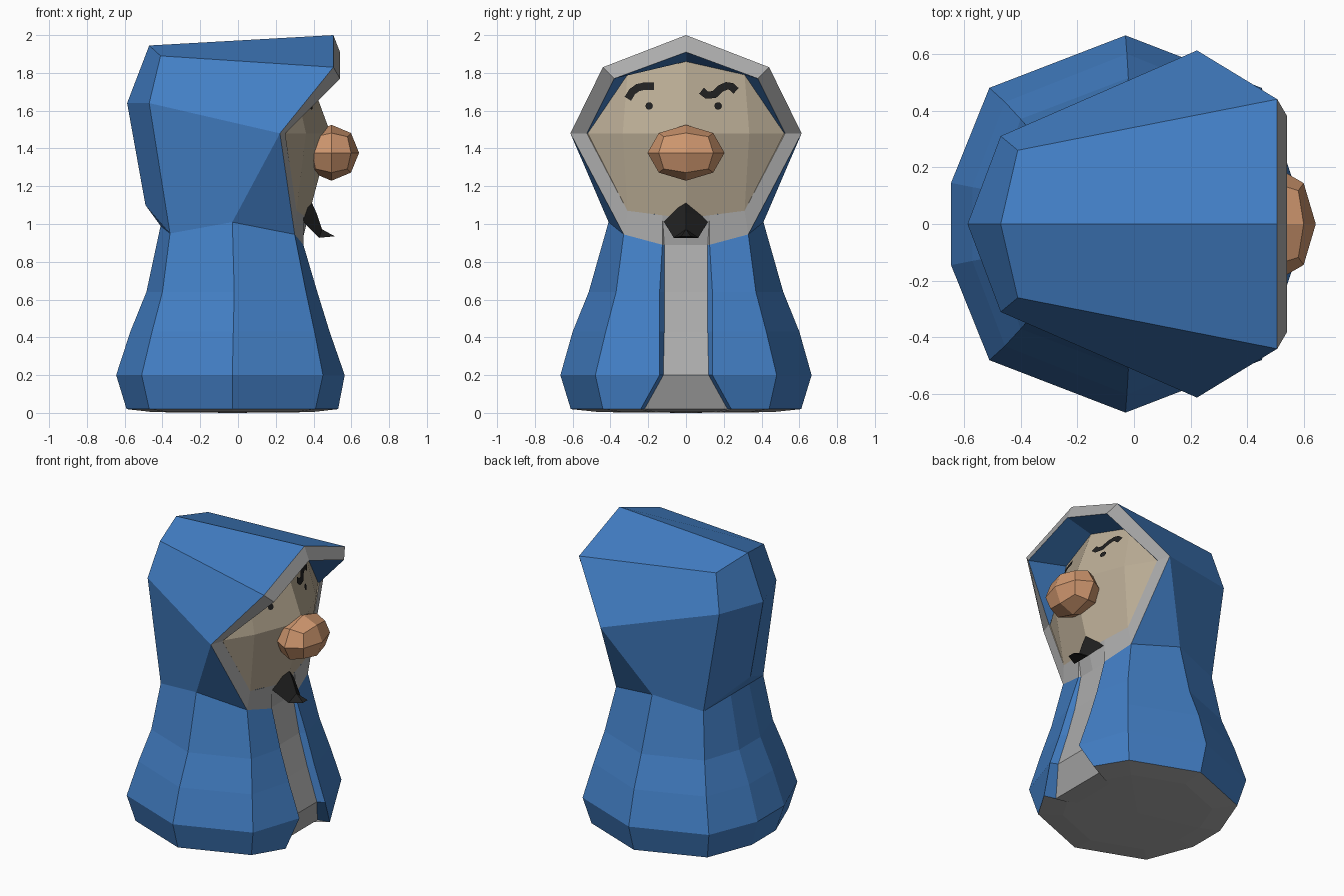
import bpy, bmesh, math
from mathutils import Vector
from mathutils.bvhtree import BVHTree

if "Cube" in bpy.data.objects:
    bpy.data.objects.remove(bpy.data.objects["Cube"])


def material(name, rgb):
    lin = [((c / 255 + 0.055) / 1.055) ** 2.4 for c in rgb]
    m = bpy.data.materials.new(name)
    m.diffuse_color = (*lin, 1)
    m.use_nodes = True
    m.node_tree.nodes["Principled BSDF"].inputs["Base Color"].default_value = m.diffuse_color
    return m


BLUE = material("blue cloth", (66, 126, 196))
GREY = material("grey lining", (172, 172, 172))
SKIN = material("pale skin", (186, 172, 149))
NOSE = material("nose tan", (206, 150, 110))
BLACK = material("black hair", (32, 32, 32))


def finish(name, bm, mat):
    me = bpy.data.meshes.new(name)
    bm.to_mesh(me)
    me.materials.append(mat)
    ob = bpy.data.objects.new(name, me)
    bpy.context.collection.objects.link(ob)
    return ob


def build(name, mat, faces, ref=None, sign=1):
    """Faces given for +y are mirrored to -y and turned away from ref (sign 1) or towards it (-1)."""
    bm = bmesh.new()
    for f in faces:
        for s in (1, -1):
            bm.faces.new([bm.verts.new((x, y * s, z)) for x, y, z in f[::s]])
    bmesh.ops.remove_doubles(bm, verts=bm.verts, dist=0.0005)
    bm.normal_update()
    if ref is None:
        bmesh.ops.recalc_face_normals(bm, faces=bm.faces)
    else:
        for f in bm.faces:
            d = f.calc_center_median() - Vector(ref)
            if f.normal.dot(d) * sign < 0:
                f.normal_flip()
    finish(name, bm, mat)
    return bm


def bands(a, b):
    return [[a[i], a[i + 1], b[i + 1], b[i]] for i in range(len(a) - 1)]


def mid(p):
    return (p[0], 0, p[2])


# robe rings, each half from the front opening round to the back
rings = [
    [(.53, .24, .02), (.41, .44, .02), (-.03, .61, .02), (-.47, .44, .02), (-.59, .13, .02)],
    [(.565, .14, .2), (.45, .48, .2), (-.03, .665, .2), (-.51, .48, .2), (-.645, .145, .2)],
    [(.485, .14, .43), (.405, .425, .43), (-.025, .6, .43), (-.455, .43, .43), (-.57, .13, .43)],
    [(.42, .14, .64), (.36, .37, .64), (-.02, .515, .64), (-.4, .37, .64), (-.485, .115, .64)],
    [(.346, .125, .89), (.3, .33, .945), (-.03, .41, 1.01), (-.36, .325, .95), (-.41, .1, .99)],
]
robe = []
for lo, hi in zip(rings, rings[1:]):
    robe += bands(lo + [mid(lo[-1])], hi + [mid(hi[-1])])
build("robe", BLUE, robe, (0, 0, .6))

# hood
chin, cheek, neck, nape_side, nape = rings[4]
back_low, back_mid, back_top = (-.49, 0, 1.1), (-.587, 0, 1.64), (-.47, 0, 1.945)
side_mid, side_top = (-.47, .31, 1.64), (-.41, .26, 1.89)
rim_top, rim_brow, rim_side = (.505, 0, 2), (.505, .44, 1.83), (.222, .612, 1.48)
build("hood", BLUE, [
    [back_top, rim_top, rim_brow, side_top],
    [side_top, rim_brow, rim_side, side_mid],
    [side_mid, rim_side, neck, nape_side],
    [rim_side, cheek, neck],
    [back_top, side_top, side_mid, back_mid],
    [back_mid, side_mid, nape_side, back_low],
    [back_low, nape_side, nape],
    [back_low, nape, mid(nape)],
], (-.05, 0, 1.45))

# grey hood rim
in_top, in_brow, in_side = (.54, 0, 1.91), (.54, .38, 1.77), (.25, .525, 1.48)
in_cheek, in_chin, face_chin = (.31, .31, 1.07), (.346, .125, 1.046), (.37, 0, 1.03)
build("hood_rim", GREY, bands([rim_top, rim_brow, rim_side, cheek, chin],
                              [in_top, in_brow, in_side, in_cheek, in_chin]), (-5, 0, 1.2))

# blue inside of the hood, down to the face
f_top, f_brow, f_side = (.35, 0, 1.86), (.29, .31, 1.79), (.245, .52, 1.48)
build("hood_inside", BLUE, bands([in_top, in_brow, in_side], [f_top, f_brow, f_side]),
      (.45, 0, 1.5), -1)

# grey strip in the robe opening, with the blue turned-in edges beside it
edge = [r[0] for r in rings]
strip = [(.45, .22, .02), (.515, .12, .2), (.445, .115, .43), (.385, .115, .64), (.335, .115, .89)]
build("robe_edges", BLUE, bands(edge, strip), (-5, 0, .6))
build("front_strip", GREY, bands(strip, [mid(p) for p in strip])
      + [[strip[-1], mid(strip[-1]), face_chin, in_chin], [strip[-1], in_chin, chin]], (-5, 0, .6))

# shallow base
sole = [(.45, 0, .02), strip[0]] + rings[0] + [mid(rings[0][-1])]
inner = [((x + .03) * .75 - .03, y * .75, .004) for x, y, z in sole]
build("base", GREY, bands(sole, inner) + [[inner[i], inner[i + 1], (-.03, 0, 0)]
                                         for i in range(len(inner) - 1)], (0, 0, 5))

# face
bridge, f_mid = (.49, 0, 1.48), (.36, .335, 1.48)
face = build("face", SKIN, [
    [f_top, f_brow, f_mid, bridge], [bridge, f_mid, in_cheek, face_chin],
    [f_brow, f_side, f_mid], [f_mid, f_side, in_cheek], [f_side, in_side, in_cheek],
], (-5, 0, 1.4))
bmesh.ops.triangulate(face, faces=face.faces)
tree = BVHTree.FromBMesh(face)

# nose: rounded cube
bm = bmesh.new()
bmesh.ops.create_cube(bm, size=2)
bmesh.ops.subdivide_edges(bm, edges=bm.edges, cuts=1, use_grid_fill=True)
for v in bm.verts:
    n = v.co.normalized()
    v.co = (.495 + .146 * n.x, .204 * n.y, 1.377 + .148 * n.z)
finish("nose", bm, NOSE)

# chin beard with a curled tip
top, wide, ridge = (.39, 0, 1.115), (.325, .127, 1.03), (.415, 0, 1.06)
dip, low, tip = (.445, 0, .972), (.43, .065, .927), (.512, .025, .935)
build("chin_beard", BLACK, [
    [top, wide, ridge], [ridge, wide, low, dip], [dip, low, tip], [dip, tip, mid(tip)],
    [top, wide, mid(wide)], [wide, low, mid(low), mid(wide)], [low, tip, mid(tip), mid(low)],
])


def on_face(y, z):
    hit = tree.ray_cast(Vector((2, y, z)), Vector((-1, 0, 0)))[0]
    return (hit.x + .008, y, z)


def brow(name, path, w):
    bm = bmesh.new()
    rows = []
    for i, (y, z) in enumerate(path):
        a, b = path[max(i - 1, 0)], path[min(i + 1, len(path) - 1)]
        d = Vector((b[0] - a[0], b[1] - a[1])).normalized() * w / 2
        rows.append([bm.verts.new(on_face(y - d.y * s, z + d.x * s)) for s in (1, -1)])
    for p, q in zip(rows, rows[1:]):
        bm.faces.new((p[0], p[1], q[1], q[0]))
    finish(name, bm, BLACK)


# eyebrows and eyes lying on the face
brow("right_brow", [(-.308, 1.663), (-.285, 1.7), (-.255, 1.722), (-.22, 1.73), (-.17, 1.73)], .04)
brow("left_brow", [(.082, 1.705), (.11, 1.683), (.15, 1.685), (.18, 1.715), (.215, 1.732),
                   (.24, 1.728), (.265, 1.705)], .04)
for name, y in (("right_eye", -.195), ("left_eye", .17)):
    bm = bmesh.new()
    ring = [i * math.tau / 10 for i in range(10)]
    bm.faces.new([bm.verts.new(on_face(y + .02 * math.cos(a), 1.625 + .02 * math.sin(a)))
                  for a in ring])
    finish(name, bm, BLACK)
